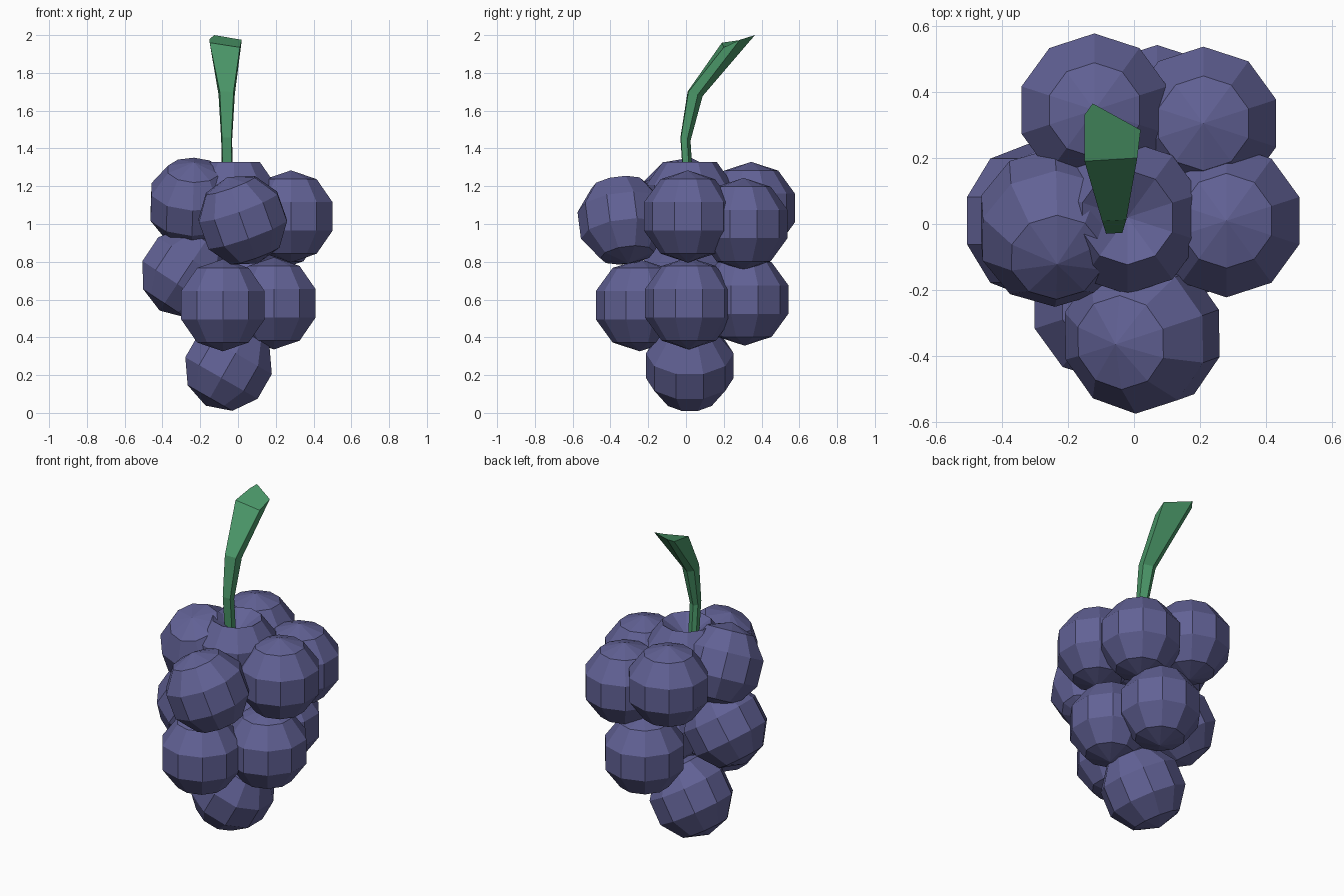
import bpy, bmesh
from mathutils import Vector

if "Cube" in bpy.data.objects:
    bpy.data.objects.remove(bpy.data.objects["Cube"])


def material(name, color):
    m = bpy.data.materials.new(name)
    m.diffuse_color = color
    m.use_nodes = True
    m.node_tree.nodes["Principled BSDF"].inputs["Base Color"].default_value = m.diffuse_color
    return m


def add_object(name, bm, mat):
    bmesh.ops.recalc_face_normals(bm, faces=bm.faces)
    mesh = bpy.data.meshes.new(name)
    bm.to_mesh(mesh)
    bm.free()
    mesh.materials.append(mat)
    obj = bpy.data.objects.new(name, mesh)
    bpy.context.collection.objects.link(obj)
    return obj


purple = material("grape_skin", (0.12, 0.12, 0.30, 1))
green = material("stem_green", (0.07, 0.31, 0.14, 1))


def grape(name, center, axis=(0, 0, 1), dimple=0.0):
    bm = bmesh.new()
    bmesh.ops.create_uvsphere(bm, u_segments=10, v_segments=5, radius=0.244)
    if dimple:
        max(bm.verts, key=lambda v: v.co.z).co.z -= dimple
    obj = add_object(name, bm, purple)
    obj.rotation_mode = 'QUATERNION'
    obj.rotation_quaternion = Vector((0, 0, 1)).rotation_difference(Vector(axis))
    obj.location = center


# Upper tier, with a dimpled grape under the stem
grape("grape_top_center", (-0.02, 0.02, 1.13), dimple=0.14)
grape("grape_top_right", (0.28, 0.01, 1.04))
grape("grape_top_front", (0.025, -0.335, 1.02), (-0.33, -0.12, 0.93))
grape("grape_top_back_right", (0.21, 0.305, 1.0))
grape("grape_top_back_left", (-0.12, 0.345, 1.085))
grape("grape_top_left", (-0.24, -0.01, 1.11), (0.03, -0.45, 0.87))

# Middle tier
grape("grape_mid_front", (-0.08, -0.245, 0.57))
grape("grape_mid_right", (0.19, 0.015, 0.58))
grape("grape_mid_back", (0.07, 0.31, 0.6))
grape("grape_mid_left", (-0.28, 0.01, 0.745), (0.55, 0, 0.83))

# Bottom grape
grape("grape_bottom", (-0.05, 0.02, 0.25), (0.5, 0, 0.87))

# Stem: five-sided rings flaring into a slanted end
flare = [(-0.15, 0.19, 1.96), (0.01, 0.2, 1.935), (0.02, 0.285, 1.975),
         (-0.125, 0.365, 2.0), (-0.15, 0.33, 1.98)]
shape = [(-0.85, -0.85), (0.85, -0.75), (1.0, 0.4), (-0.2, 1.0), (-1.0, 0.5)]
sections = [(-0.055, 0.012, 1.18, 0.028), (-0.06, -0.005, 1.45, 0.029),
            (-0.06, 0.045, 1.69, 0.043)]
bm = bmesh.new()
rings = [[bm.verts.new((x + r * u, y + r * v, z - 0.3 * r * v)) for u, v in shape]
         for x, y, z, r in sections]
rings.append([bm.verts.new(p) for p in flare])
for a, b in zip(rings, rings[1:]):
    for i in range(5):
        j = (i + 1) % 5
        bm.faces.new((a[i], a[j], b[j], b[i]))
bm.faces.new(rings[0][::-1])
bm.faces.new(rings[-1])
add_object("stem", bm, green)
